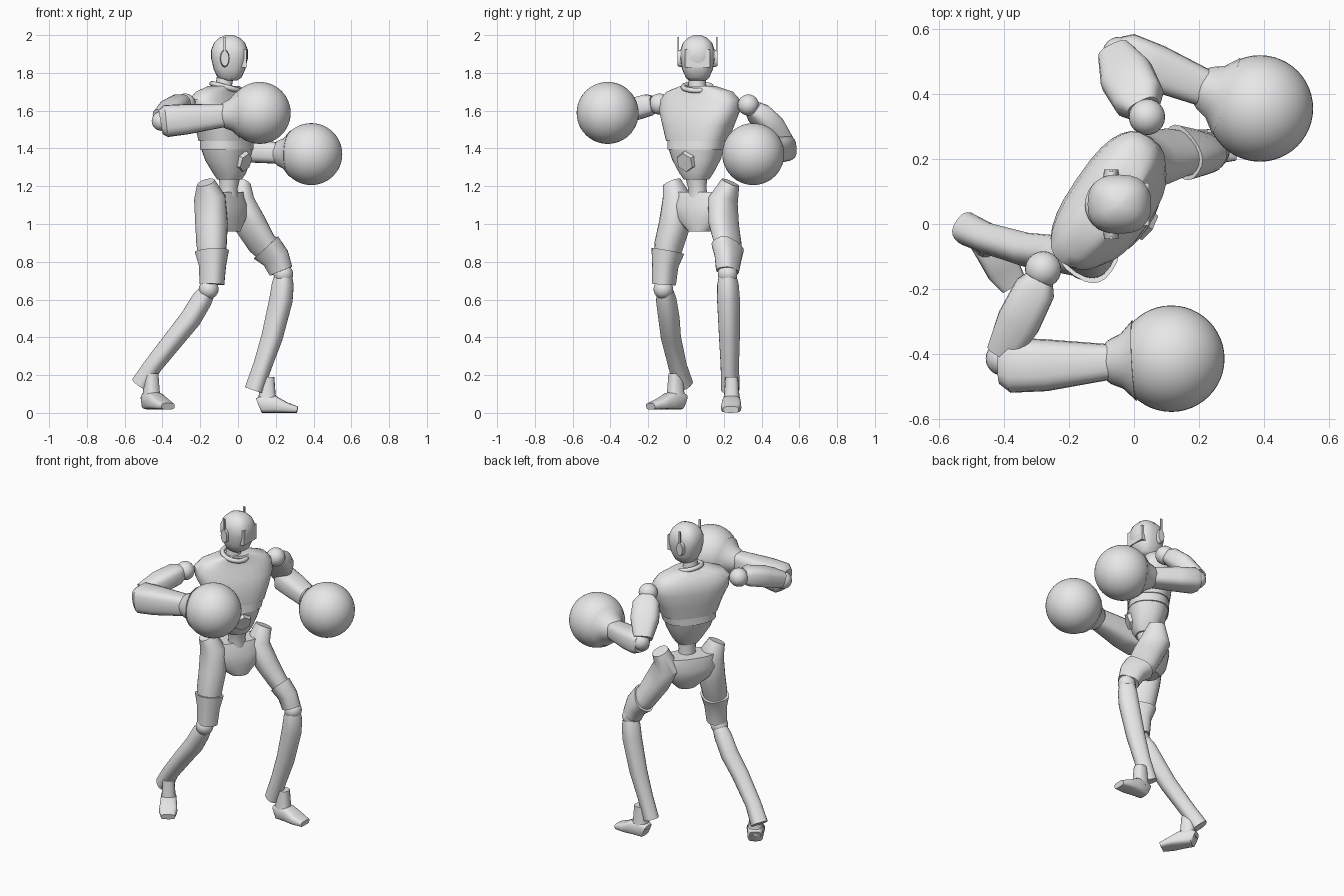
import bpy, bmesh, math
from mathutils import Vector

cube = bpy.data.objects.get("Cube")
if cube:
    bpy.data.objects.remove(cube, do_unlink=True)

grey = bpy.data.materials.new("plain_grey")
grey.use_nodes = True
grey.diffuse_color = (0.8, 0.8, 0.8, 1)
grey.node_tree.nodes["Principled BSDF"].inputs["Base Color"].default_value = (0.8, 0.8, 0.8, 1)

UP = Vector((0, 0, 1))
FACE = Vector((1, 0, 0))             # the head looks along +x
CHEST = Vector((0.83, -0.56, 0))     # the body is twisted to its right
SIDE = UP.cross(CHEST)


def finish(name, bm, angle=40):
    bmesh.ops.recalc_face_normals(bm, faces=bm.faces)
    mesh = bpy.data.meshes.new(name)
    bm.to_mesh(mesh)
    bm.free()
    mesh.materials.append(grey)
    ob = bpy.data.objects.new(name, mesh)
    bpy.context.collection.objects.link(ob)
    bpy.ops.object.select_all(action="DESELECT")
    ob.select_set(True)
    bpy.context.view_layer.objects.active = ob
    bpy.ops.object.shade_smooth_by_angle(angle=math.radians(angle))
    return ob


def loft(name, stations, fwd, power=2.4, sides=20, upright=False):
    """Skin sections (x, y, z, half width, half depth) along their path."""
    bm = bmesh.new()
    pts = [Vector(s[:3]) for s in stations]
    rings = []
    for i, (c, s) in enumerate(zip(pts, stations)):
        t = UP if upright else (pts[min(i + 1, len(pts) - 1)] - pts[max(i - 1, 0)]).normalized()
        side = t.cross(fwd).normalized()
        front = side.cross(t)
        ring = []
        for k in range(sides):
            a = math.tau * k / sides
            u, v = (math.copysign(abs(q) ** (2 / power), q) for q in (math.cos(a), math.sin(a)))
            ring.append(bm.verts.new(c + side * u * s[3] + front * v * s[4]))
        rings.append(ring)
    for a, b in zip(rings, rings[1:]):
        for k in range(sides):
            j = (k + 1) % sides
            bm.faces.new((a[k], a[j], b[j], b[k]))
    bm.faces.new(rings[0])
    bm.faces.new(rings[-1])
    return finish(name, bm)


def ball(name, centre, r, seg=24):
    bm = bmesh.new()
    bmesh.ops.create_uvsphere(bm, u_segments=seg, v_segments=seg // 2, radius=r)
    ob = finish(name, bm, 60)
    ob.location = centre
    return ob


def drum(name, centre, axis, r, depth, sides, scale=(1, 1, 1)):
    bm = bmesh.new()
    bmesh.ops.create_cone(bm, cap_ends=True, segments=sides, radius1=r, radius2=r * 0.85, depth=depth)
    ob = finish(name, bm, 35)
    ob.location = centre
    ob.rotation_euler = axis.to_track_quat("Z", "Y").to_euler()
    ob.scale = scale
    return ob


def box(name, centre, size):
    bm = bmesh.new()
    bmesh.ops.create_cube(bm, size=1)
    bmesh.ops.scale(bm, vec=size, verts=bm.verts)
    ob = finish(name, bm)
    ob.location = centre
    return ob


# Torso: chest, rib band, belly, spine and pelvis
loft("chest", [(-.06, .06, 1.44, .17, .12), (-.065, .065, 1.52, .2, .125), (-.08, .072, 1.6, .235, .118),
               (-.09, .075, 1.66, .235, .1), (-.085, .072, 1.7, .2, .08), (-.075, .065, 1.73, .1, .065)],
     CHEST, 2.6, 28, True)
loft("rib_band", [(-.06, .055, 1.395, .158, .122), (-.06, .06, 1.443, .166, .118)], CHEST, 2.4, 28, True)
loft("belly", [(-.045, .055, 1.235, .065, .06), (-.045, .055, 1.27, .09, .08), (-.055, .055, 1.34, .13, .105),
               (-.058, .055, 1.397, .15, .118)], CHEST, 2.4, 28, True)
loft("spine", [(-.05, .062, 1.14, .055, .05), (-.05, .06, 1.19, .05, .048), (-.045, .055, 1.24, .058, .055)],
     CHEST, 2, 16, True)
drum("belly_plate", Vector((-.05, .055, 1.33)) + CHEST * .098, CHEST - UP * .35, .06, .03, 6)
loft("pelvis", [(-.085, .075, 1.17, .165, .075), (-.08, .075, 1.1, .18, .095), (-.07, .075, 1.03, .14, .09),
                (-.05, .075, .96, .06, .06)], CHEST, 2.3, 24, True)

# Neck and head
loft("neck", [(-.07, .06, 1.68, .058, .055), (-.075, .06, 1.74, .046, .044), (-.06, .06, 1.82, .046, .044)], FACE, 2, 16)
bpy.ops.mesh.primitive_torus_add(major_segments=24, minor_segments=8, major_radius=.075, minor_radius=.014,
                                 location=(-.065, .06, 1.725), rotation=(0, .25, 0))
collar = bpy.context.object
collar.name = "collar"
collar.data.materials.append(grey)
bpy.ops.object.shade_smooth_by_angle(angle=1)
HEAD_Y = .061
loft("head", [(-.045, HEAD_Y, z, w, d) for z, w, d in
              [(1.76, .045, .04), (1.775, .062, .064), (1.82, .082, .084), (1.88, .091, .098), (1.92, .091, .098),
               (1.96, .077, .082), (1.985, .052, .056), (2.0, .018, .02)]], FACE, 2.5, 24, True)
box("visor", (.026, HEAD_Y, 1.877), (.04, .13, .095))
for s, label in ((-1, "right"), (1, "left")):
    drum(label + "_ear", (-.07, HEAD_Y + s * .095, 1.877), Vector((0, s, 0)), .03, .024, 12, (.85, 1.6, 1))
    box(label + "_antenna", (-.07, HEAD_Y + s * .103, 1.94), (.012, .008, .1))


def arm(label, shoulder, upper, elbow, forearm, glove):
    ball(label + "_shoulder", shoulder, .056)
    loft(label + "_upper_arm", upper, UP, 3)
    ball(label + "_elbow", elbow, .052)
    loft(label + "_forearm", forearm, UP, 3)
    # flared cuff running into the round glove
    wrist, g = Vector(forearm[-1][:3]), Vector(glove)
    cuff = [(*wrist.lerp(g, f), r, r) for f, r in ((-.06, .058), (0, .068), (.2, .085), (.4, .125))]
    loft(label + "_cuff", cuff, UP, 2)
    ball(label + "_glove", glove, .164, 48)


arm("right", (-.28, -.14, 1.635),
    [(-.29, -.17, 1.635, .045, .045), (-.305, -.2, 1.63, .064, .058), (-.355, -.3, 1.6, .068, .06),
     (-.405, -.395, 1.56, .05, .05)], (-.405, -.415, 1.545),
    [(-.41, -.435, 1.54, .06, .065), (-.38, -.435, 1.545, .085, .085), (-.27, -.435, 1.555, .08, .08),
     (-.075, -.425, 1.575, .055, .062)], (.115, -.415, 1.588))
arm("left", (.04, .33, 1.63),
    [(.03, .355, 1.61, .05, .045), (.015, .385, 1.585, .08, .058), (-.02, .45, 1.52, .085, .062),
     (-.055, .52, 1.43, .055, .05)], (-.045, .525, 1.41),
    [(-.055, .525, 1.4, .055, .055), (-.025, .515, 1.4, .075, .068), (.07, .48, 1.39, .072, .065),
     (.215, .42, 1.375, .058, .056)], (.388, .356, 1.37))


def leg(label, thigh, knee, shin, heel, toe_dir, ground):
    loft(label + "_thigh", thigh, CHEST, 2.3)
    # slightly larger guard over the lower thigh
    guard = [(*s[:3], s[3] + .007, s[4] + .007) for s in thigh[-3:]]
    guard[0] = (*Vector(guard[0][:3]).lerp(Vector(guard[1][:3]), .3), *guard[0][3:])
    loft(label + "_knee_guard", guard, CHEST, 2.6)
    ball(label + "_knee", knee, .052)
    loft(label + "_shin", shin, CHEST, 2.5)
    # ankle column and wedge foot
    heel, d = Vector((*heel, ground)), Vector((*toe_dir, 0)).normalized()
    foot = [(*(heel + d * a + UP * h), w, h) for a, w, h in
            ((-.015, .035, .04), (0, .046, .046), (.07, .05, .045), (.13, .054, .028), (.19, .042, .017))]
    loft(label + "_foot", foot, UP, 3.5, 16)
    ankle = heel + d * .03
    loft(label + "_ankle", [(*(ankle + UP * z), r, r * 1.1) for z, r in ((.05, .048), (.1, .04), (.19, .034))],
         d, 2.5, 16)


leg("right",
    [(-.17, -.075, 1.22, .05, .045), (-.15, -.045, 1.14, .07, .085), (-.14, -.06, 1.0, .078, .085),
     (-.14, -.09, .89, .072, .08), (-.135, -.11, .78, .056, .062), (-.138, -.117, .68, .05, .056)],
    (-.155, -.12, .655),
    [(-.165, -.11, .64, .042, .042), (-.19, -.105, .6, .05, .052), (-.25, -.09, .5, .052, .054),
     (-.33, -.08, .4, .05, .05), (-.45, -.045, .25, .046, .046), (-.515, -.015, .15, .05, .05)],
    (-.475, -.03), (.55, -.83), .018)
leg("left",
    [(.02, .235, 1.22, .05, .045), (.0, .195, 1.12, .07, .09), (.065, .2, 1.0, .068, .09),
     (.125, .22, .9, .058, .086), (.2, .222, .82, .05, .07), (.228, .22, .75, .046, .056)],
    (.24, .22, .735),
    [(.24, .22, .72, .044, .046), (.237, .222, .68, .052, .056), (.228, .225, .6, .055, .06),
     (.18, .23, .4, .05, .055), (.13, .232, .25, .044, .048), (.085, .235, .12, .044, .05)],
    (.125, .243), (1, -.03), 0)
